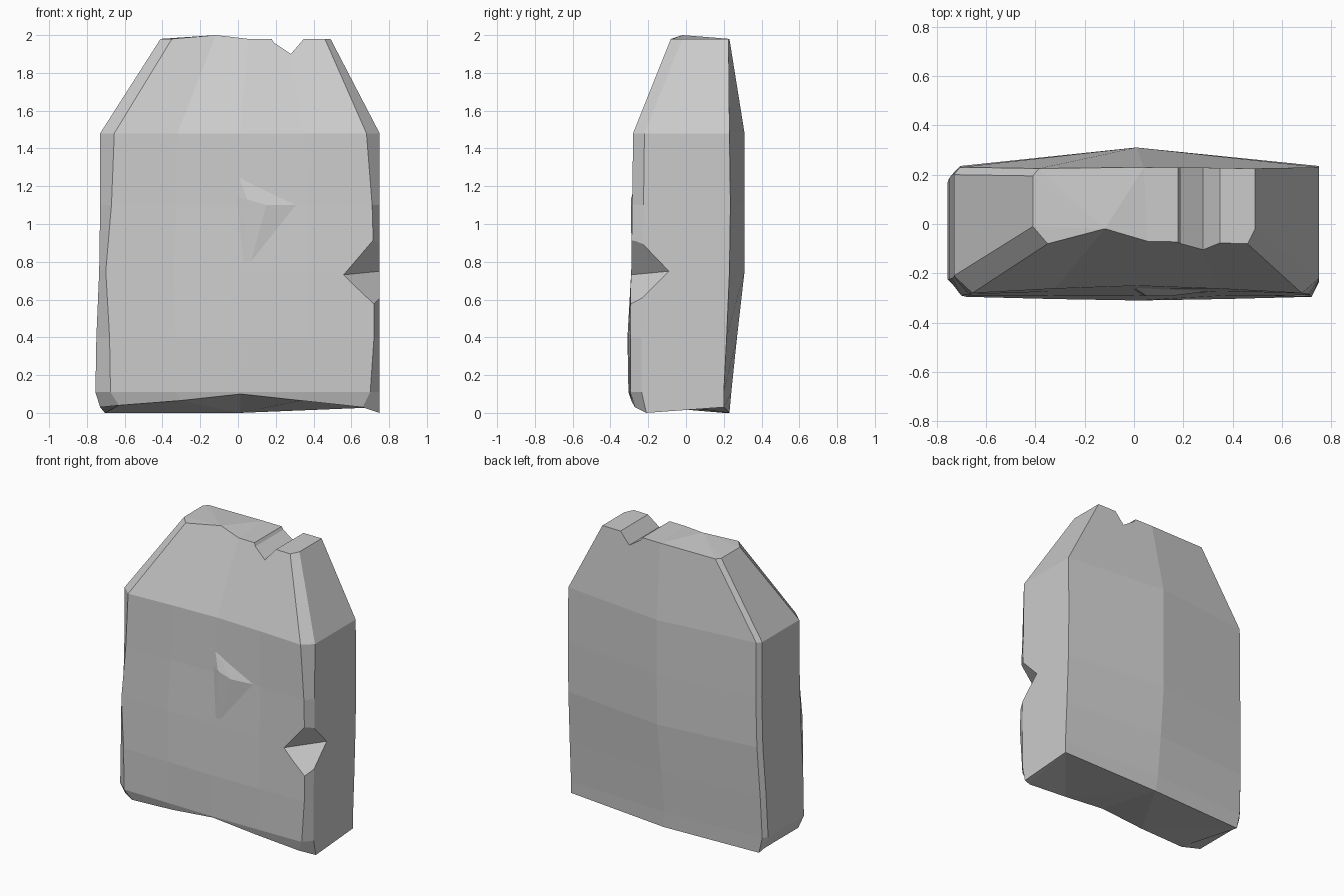
import bpy, bmesh
from mathutils import Vector

if "Cube" in bpy.data.objects:
    bpy.data.objects.remove(bpy.data.objects["Cube"])


def finish(name, bm, hidden=False):
    bmesh.ops.recalc_face_normals(bm, faces=bm.faces)
    me = bpy.data.meshes.new(name)
    bm.to_mesh(me)
    bm.free()
    ob = bpy.data.objects.new(name, me)
    bpy.context.collection.objects.link(ob)
    ob.hide_render = hidden
    return ob


def hull(name, pts, hidden=False):
    bm = bmesh.new()
    for p in pts:
        bm.verts.new(p)
    bmesh.ops.convex_hull(bm, input=bm.verts)
    return finish(name, bm, hidden)


# Slab: z, left x, right x, left bevel, right bevel, front y at corner / middle, back y at edge / middle
rows = [
    (0.02, -0.73, 0.75, 0.10, 0.09, -0.27, -0.26, 0.20, 0.23),
    (0.11, -0.755, 0.75, 0.08, 0.05, -0.295, -0.305, 0.20, 0.24),
    (0.40, -0.75, 0.75, 0.07, 0.03, -0.295, -0.31, 0.215, 0.27),
    (0.75, -0.735, 0.75, 0.035, 0.03, -0.29, -0.29, 0.23, 0.31),
    (1.10, -0.73, 0.75, 0.06, 0.04, -0.285, -0.265, 0.235, 0.31),
    (1.48, -0.73, 0.75, 0.075, 0.07, -0.28, -0.25, 0.23, 0.31),
    (1.98, -0.41, 0.49, 0.06, 0.03, -0.08, -0.07, 0.225, 0.23),
]


def ring(i, z, xl, xr, bl, br, yc, ym, yb, ybm):
    a, b = xl + bl, xr - br
    pts = [(xl, yc + 0.07, z), (a, yc, z)]
    pts += [(a + (b - a) * t, yc + (ym - yc) * k, z)
            for t, k in ((0.25, 0.6), (0.5, 1), (0.75, 0.6))]
    pts += [(b, yc, z), (xr, yc + 0.06, z), (xr, yb, z), ((xl + xr) / 2, ybm, z),
            (xl + 0.025, yb, z), (xl, yb - 0.03, z)]
    pts = [Vector(p) for p in pts]
    if i == 0:                       # arched front foot, flat back foot
        for k, zz in enumerate((0.03, 0.04, 0.065, 0.10, 0.065, 0.03, 0.0, 0.03, 0, 0, 0.03)):
            pts[k].z = zz
        pts[3].y = -0.30
        pts[2].y = pts[4].y = -0.29
    if i == len(rows) - 1:           # low crest along the top
        pts[2] += Vector((0.03, 0.055, 0.02))
    return pts


bm = bmesh.new()
rings = [[bm.verts.new(p) for p in ring(i, *r)] for i, r in enumerate(rows)]
n = len(rings[0])
for lo, hi in zip(rings, rings[1:]):
    for k in range(n):
        bm.faces.new((lo[k], lo[(k + 1) % n], hi[(k + 1) % n], hi[k]))
for cap in (rings[0], rings[-1]):
    bm.faces.new(cap[3:9])
    bm.faces.new(cap[8:] + cap[:4])
bmesh.ops.triangulate(bm, faces=[f for f in bm.faces if len(f.verts) > 4])
slab = finish("stone_slab", bm)

# Chipped notch in the right front edge
a, b = Vector((0.55, -0.30, 0.73)), Vector((0.75, -0.09, 0.75))
mid = (a + b) / 2
corners = (a, b, Vector((0.71, -0.29, 0.91)), Vector((0.74, -0.28, 0.57)))
side_cut = hull("side_notch_cutter",
                [mid + (p - mid) * f for p, f in zip(corners, (1.6, 1.6, 3, 3))], True)

# V-shaped notch running across the top
top_cut = hull("top_notch_cutter",
               [(x, y, z) for y in (-0.5, 0.5)
                for x, z in ((0.28, 1.90), (0.16, 2.01), (0.19, 1.96), (0.374, 2.01))], True)

for cutter in (side_cut, top_cut):
    mod = slab.modifiers.new(cutter.name, 'BOOLEAN')
    mod.operation = 'DIFFERENCE'
    mod.solver = 'EXACT'
    mod.object = cutter

# Faceted lump on the front face
hull("front_lump", [(-0.03, -0.25, 1.15), (0.0, -0.255, 1.26), (0.38, -0.262, 1.10),
                    (0.02, -0.285, 0.62), (0.15, -0.292, 1.10), (0.05, -0.292, 1.13),
                    (0.2, -0.25, 0.9), (0.1, -0.22, 1.0)])
